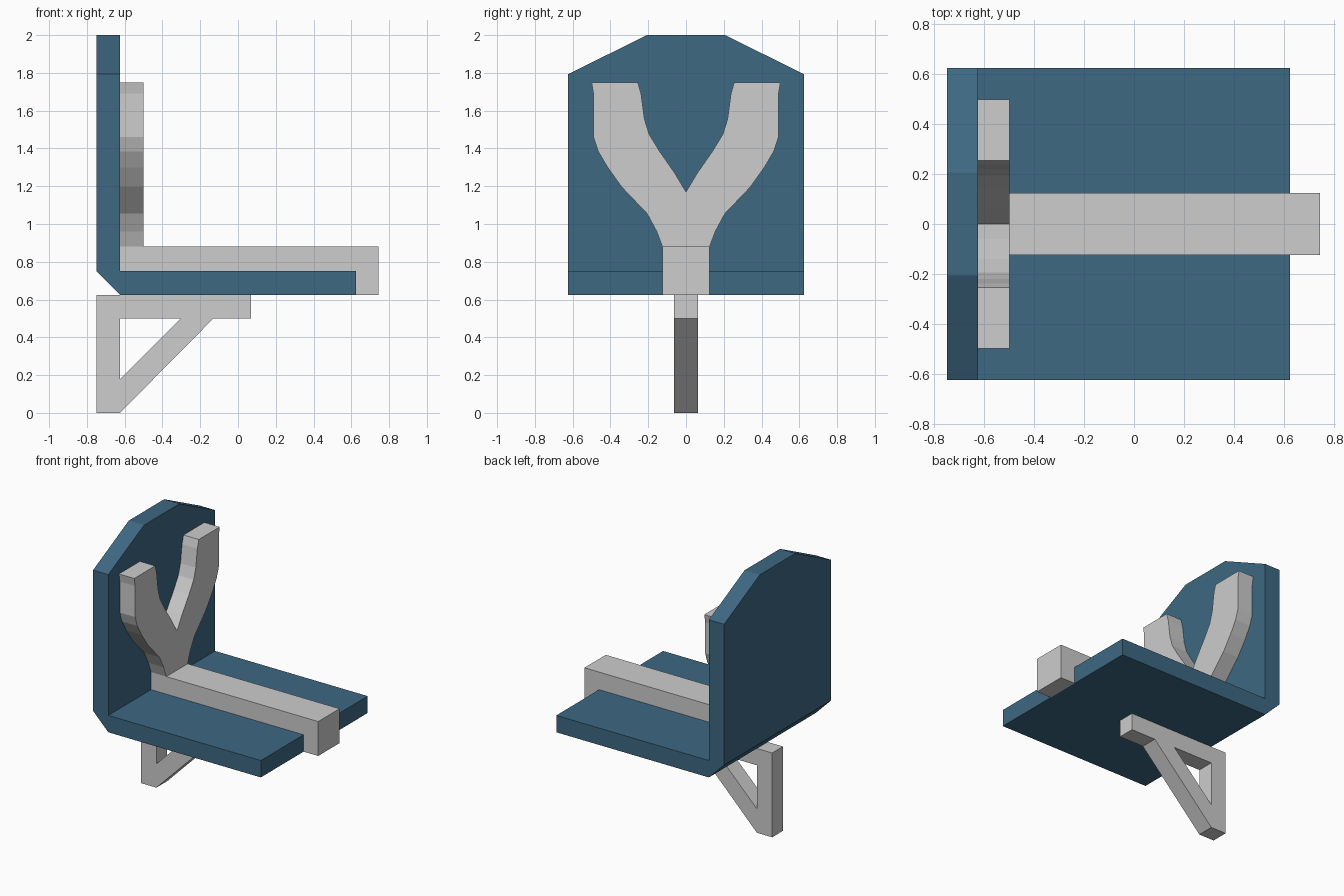
import bpy, bmesh
from mathutils import Vector

if "Cube" in bpy.data.objects:
    bpy.data.objects.remove(bpy.data.objects["Cube"])


def material(name, rgb):
    m = bpy.data.materials.new(name)
    m.diffuse_color = (*rgb, 1)
    m.use_nodes = True
    m.node_tree.nodes["Principled BSDF"].inputs["Base Color"].default_value = m.diffuse_color
    return m


BLUE = material("slate blue", (0.048, 0.138, 0.225))
GREY = material("light grey", (0.61, 0.61, 0.61))


def prism(name, loops, axis, lo, hi, mat, cuts=()):
    """Fill outline loops (later ones are holes) and extrude them along axis x or y."""
    def place(u, v, d):
        return (d, u, v) if axis == "x" else (u, d, v)

    bm = bmesh.new()
    for loop in loops:
        vs = [bm.verts.new(place(u, v, lo)) for u, v in loop]
        for a, b in zip(vs, vs[1:] + vs[:1]):
            bm.edges.new((a, b))
    bmesh.ops.triangle_fill(bm, use_beauty=True, edges=bm.edges[:])
    out = bmesh.ops.extrude_face_region(bm, geom=bm.faces[:])
    moved = [g for g in out["geom"] if isinstance(g, bmesh.types.BMVert)]
    bmesh.ops.translate(bm, verts=moved, vec=place(0, 0, hi - lo))
    # Slice off corners and close the cuts
    for co, no in cuts:
        geom = bm.verts[:] + bm.edges[:] + bm.faces[:]
        res = bmesh.ops.bisect_plane(bm, geom=geom, plane_co=co, plane_no=no,
                                     clear_outer=True)
        edges = [g for g in res["geom_cut"] if isinstance(g, bmesh.types.BMEdge)]
        bmesh.ops.triangle_fill(bm, use_beauty=True, edges=edges)
    bmesh.ops.recalc_face_normals(bm, faces=bm.faces[:])
    me = bpy.data.meshes.new(name)
    bm.to_mesh(me)
    bm.free()
    me.materials.append(mat)
    ob = bpy.data.objects.new(name, me)
    bpy.context.collection.objects.link(ob)
    return ob


# Seat and backrest: one L profile with the top corners sliced off
shell = [(-0.75, 2), (-0.75, 0.75), (-0.625, 0.625), (0.625, 0.625),
         (0.625, 0.75), (-0.625, 0.75), (-0.625, 2)]
slices = [(Vector((0, s * 0.207, 2)), Vector((0, s * 0.207, 0.418)).normalized())
          for s in (-1, 1)]
prism("seat_and_back", [shell], "y", -0.625, 0.625, BLUE, slices)

# Strap running along the seat and hooking over its end
strap = [(-0.625, 0.75), (0.625, 0.75), (0.625, 0.625), (0.745, 0.625),
         (0.745, 0.88), (-0.625, 0.88)]
prism("seat_strap", [strap], "y", -0.125, 0.125, GREY)

# Forked harness on the backrest, mirrored from one side
outer = [(0.125, 0.88), (0.155, 0.96), (0.206, 1.055), (0.34, 1.195), (0.415, 1.30),
         (0.465, 1.385), (0.49, 1.46), (0.49, 1.69), (0.50, 1.75)]
inner = [(0.255, 1.75), (0.238, 1.69), (0.22, 1.555), (0.195, 1.475),
         (0.14, 1.385), (0.06, 1.27)]
side = outer + inner
fork = side + [(0, 1.17)] + [(-y, z) for y, z in reversed(side)]
prism("back_harness", [fork], "x", -0.625, -0.5, GREY)

# Triangular support bracket with an open centre
bracket = [(-0.75, 0), (-0.625, 0), (-0.13, 0.5), (0.07, 0.5),
           (0.07, 0.625), (-0.75, 0.625)]
opening = [(-0.625, 0.177), (-0.302, 0.5), (-0.625, 0.5)]
prism("support_bracket", [bracket, opening], "y", -0.0625, 0.0625, GREY)
